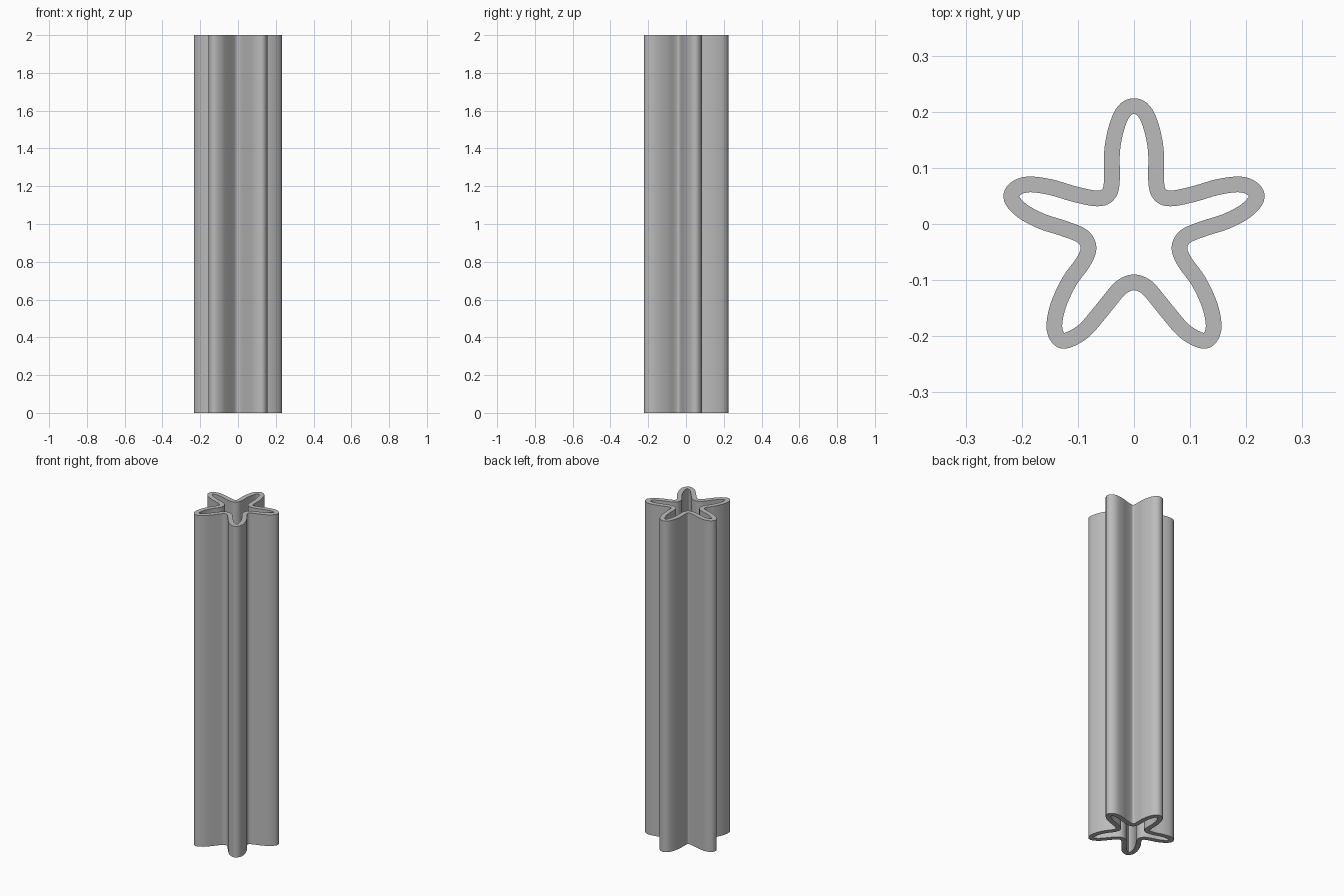
import bpy, bmesh
from mathutils import Vector

if "Cube" in bpy.data.objects:
    bpy.data.objects.remove(bpy.data.objects["Cube"])

HEIGHT, HALF_WALL, STEPS = 2.0, 0.014, 5

# Right half of the wall centre line, from the top arm tip to the bottom notch
half = [(0, 0.210), (0.018, 0.201), (0.031, 0.172), (0.039, 0.130), (0.0395, 0.075),
        (0.046, 0.053), (0.065, 0.0455), (0.105, 0.053), (0.150, 0.066), (0.190, 0.0705),
        (0.213, 0.061), (0.218, 0.045), (0.200, 0.024), (0.165, 0.005), (0.125, -0.008),
        (0.092, -0.022), (0.081, -0.042), (0.090, -0.067), (0.115, -0.102), (0.135, -0.145),
        (0.142, -0.182), (0.135, -0.203), (0.120, -0.2075), (0.090, -0.191), (0.060, -0.157),
        (0.030, -0.120), (0.015, -0.108), (0, -0.104)]
control = [Vector(p) for p in half] + [Vector((-x, y)) for x, y in half[-2:0:-1]]


def smooth_loop(pts, steps):
    """Closed Catmull-Rom curve through the points."""
    out, n = [], len(pts)
    for i in range(n):
        a, b, c, d = (pts[(i + k) % n] for k in (-1, 0, 1, 2))
        for s in range(steps):
            t = s / steps
            out.append(0.5 * (2 * b + (c - a) * t + (2 * a - 5 * b + 4 * c - d) * t ** 2
                              + (3 * b - a - 3 * c + d) * t ** 3))
    return out


def offset_loop(pts, dist):
    """Move each point sideways along the curve normal."""
    out, n = [], len(pts)
    for i, p in enumerate(pts):
        tangent = (pts[(i + 1) % n] - pts[i - 1]).normalized()
        out.append(p + Vector((-tangent.y, tangent.x)) * dist)
    return out


# Star-shaped tube: outer and inner walls joined by end rims
centre = smooth_loop(control, STEPS)
outer = offset_loop(centre, HALF_WALL)
inner = offset_loop(centre, -HALF_WALL)
bm = bmesh.new()
rings = [[bm.verts.new((p.x, p.y, z)) for p in loop]
         for loop, z in ((outer, 0), (outer, HEIGHT), (inner, HEIGHT), (inner, 0))]
count = len(centre)
for r in range(4):
    a, b = rings[r], rings[(r + 1) % 4]
    for i in range(count):
        j = (i + 1) % count
        bm.faces.new((a[i], a[j], b[j], b[i]))
bmesh.ops.recalc_face_normals(bm, faces=bm.faces)
mesh = bpy.data.meshes.new("star_tube")
bm.to_mesh(mesh)
bm.free()
tube = bpy.data.objects.new("star_tube", mesh)
bpy.context.collection.objects.link(tube)

# Plain grey
grey = bpy.data.materials.new("grey")
grey.diffuse_color = (0.5, 0.5, 0.5, 1)
grey.use_nodes = True
grey.node_tree.nodes["Principled BSDF"].inputs["Base Color"].default_value = grey.diffuse_color
mesh.materials.append(grey)

# Smooth walls with crisp rims
bpy.context.view_layer.objects.active = tube
tube.select_set(True)
bpy.ops.object.shade_smooth_by_angle(angle=0.7)
